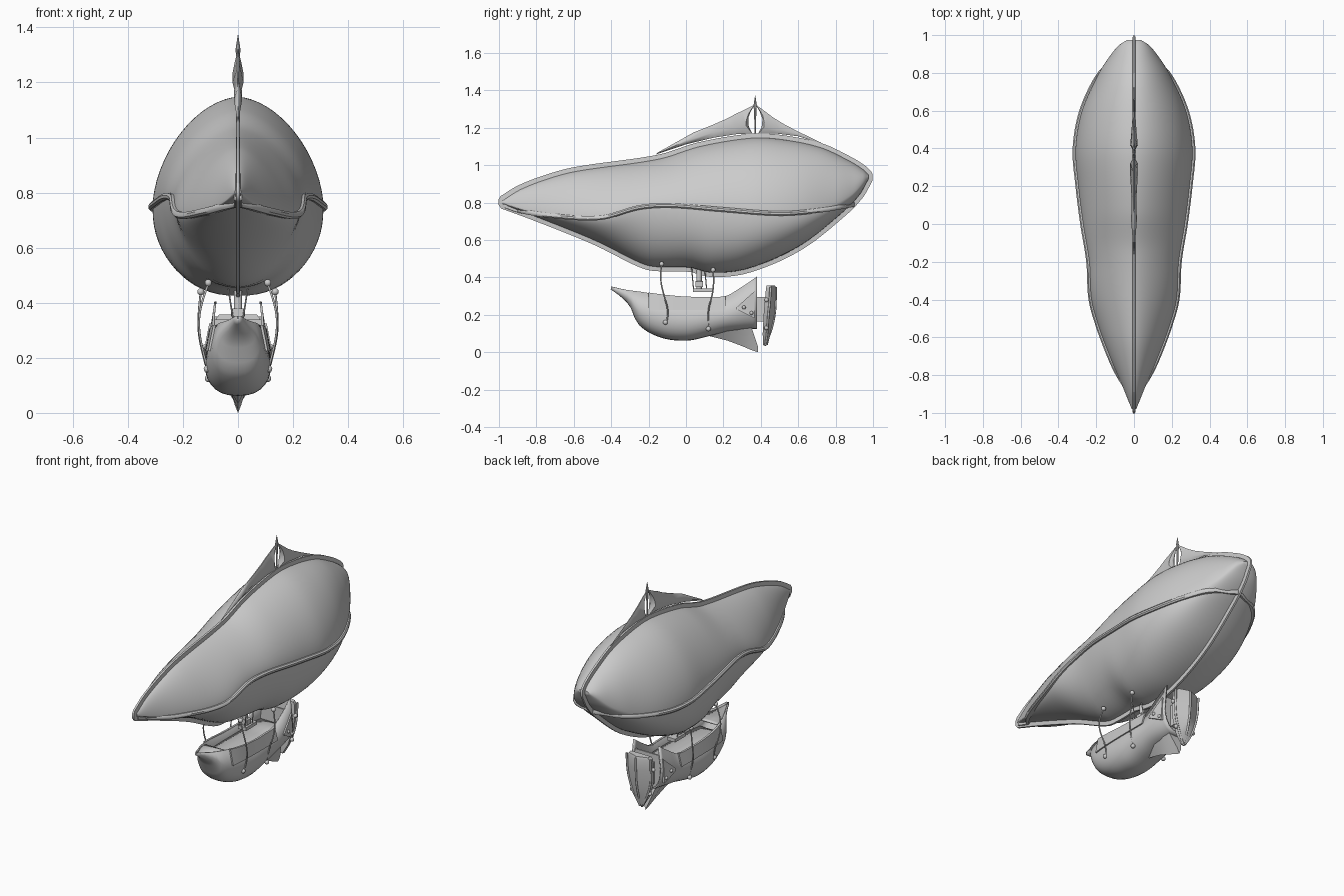
import bpy, bmesh, math
from mathutils import Vector

if "Cube" in bpy.data.objects:
    bpy.data.objects.remove(bpy.data.objects["Cube"])


def curve(keys):
    """Smooth interpolation through (y, value) keys."""
    n = len(keys)
    tan = []
    for i in range(n):
        a, b = keys[max(i - 1, 0)], keys[min(i + 1, n - 1)]
        tan.append((b[1] - a[1]) / (b[0] - a[0]))

    def f(y):
        i = 0
        while i < n - 2 and y > keys[i + 1][0]:
            i += 1
        (x0, v0), (x1, v1) = keys[i], keys[i + 1]
        h = x1 - x0
        t = min(max((y - x0) / h, 0), 1)
        return ((2*t**3 - 3*t*t + 1) * v0 + (t**3 - 2*t*t + t) * h * tan[i]
                + (3*t*t - 2*t**3) * v1 + (t**3 - t*t) * h * tan[i + 1])
    return f


def loft(name, rings, closed=True, loop=False, caps=True, thick=0, angle=40):
    bm = bmesh.new()
    vs = [[bm.verts.new(p) for p in r] for r in rings]
    n = len(rings[0])
    for i in range(len(rings) if loop else len(rings) - 1):
        a, b = vs[i], vs[(i + 1) % len(rings)]
        for j in range(n if closed else n - 1):
            k = (j + 1) % n
            bm.faces.new((a[j], a[k], b[k], b[j]))
    if caps and closed and not loop:
        bm.faces.new(vs[0])
        bm.faces.new(vs[-1])
    bmesh.ops.recalc_face_normals(bm, faces=bm.faces)
    me = bpy.data.meshes.new(name)
    bm.to_mesh(me)
    bm.free()
    ob = bpy.data.objects.new(name, me)
    bpy.context.collection.objects.link(ob)
    if thick:
        m = ob.modifiers.new("thickness", 'SOLIDIFY')
        m.thickness, m.offset = thick, 0
    bpy.ops.object.select_all(action='DESELECT')
    ob.select_set(True)
    bpy.context.view_layer.objects.active = ob
    bpy.ops.object.shade_smooth_by_angle(angle=math.radians(angle))
    return ob


def tube(name, pts, r, smooth=True):
    cu = bpy.data.curves.new(name, 'CURVE')
    cu.dimensions = '3D'
    cu.bevel_depth, cu.bevel_resolution, cu.use_fill_caps = r, 2, True
    sp = cu.splines.new('NURBS' if smooth else 'POLY')
    sp.points.add(len(pts) - 1)
    for p, c in zip(sp.points, pts):
        p.co = (*c, 1)
    if smooth:
        sp.use_endpoint_u, sp.order_u = True, 3
    ob = bpy.data.objects.new(name, cu)
    bpy.context.collection.objects.link(ob)


def ball(name, p, r):
    bpy.ops.mesh.primitive_uv_sphere_add(segments=14, ring_count=8, radius=r, location=p)
    bpy.context.object.name = name
    bpy.ops.object.shade_smooth()


def box(name, p, size):
    bpy.ops.mesh.primitive_cube_add(size=1, location=p)
    ob = bpy.context.object
    ob.name, ob.scale = name, size
    m = ob.modifiers.new("bevel", 'BEVEL')
    m.width = 0.004


# Envelope: top, bottom, widest height, half width, section roundness
zt = curve([(-.98, .815), (-.89, .87), (-.75, .925), (-.59, .968), (-.14, 1.035), (.07, 1.1),
            (.34, 1.145), (.5, 1.14), (.72, 1.095), (.88, 1.02), (.95, .975), (.975, .95)])
zb = curve([(-.98, .79), (-.83, .735), (-.6, .645), (-.46, .585), (-.22, .468), (-.12, .455),
            (.02, .453), (.14, .425), (.34, .45), (.61, .57), (.84, .75), (.93, .845), (.975, .925)])
zs = curve([(-.98, .802), (-.89, .768), (-.73, .735), (-.46, .722), (-.25, .775), (-.086, .786),
            (.18, .765), (.5, .743), (.72, .767), (.88, .84), (.975, .936)])
wd = curve([(-.98, .012), (-.85, .065), (-.71, .125), (-.55, .185), (-.4, .226), (-.2, .238),
            (0, .27), (.2, .295), (.4, .31), (.6, .275), (.8, .185), (.9, .12), (.95, .075), (.975, .035)])
nu = curve([(-.98, 1.8), (-.4, 1.5), (-.1, 1.55), (.3, 1.72), (.975, 1.9)])
nl = curve([(-.98, 1.8), (-.5, 1.6), (-.1, 2.0), (.2, 2.3), (.975, 2.1)])


def env_x(y, z):
    up = z > zs(y)
    n = nu(y) if up else nl(y)
    q = (z - zs(y)) / ((zt(y) if up else zb(y)) - zs(y))
    return wd(y) * max(1 - min(abs(q), 1) ** n, 0) ** (1 / n)


ys = [-.0025 - .9775 * math.cos(math.pi * i / 90) for i in range(91)]
rings = []
for y in ys:
    r = []
    for j in range(64):
        a = 2 * math.pi * j / 64
        c, s = math.cos(a), math.sin(a)
        n, h = (nu(y), zt(y) - zs(y)) if s > 0 else (nl(y), zs(y) - zb(y))
        r.append((math.copysign(abs(c) ** (2 / n), c) * wd(y), y,
                  zs(y) + math.copysign(abs(s) ** (2 / n), s) * h))
    rings.append(r)
loft("envelope", rings)

# Raised centre rim running all the way round the envelope
prof = [Vector((y, zt(y))) for y in ys] + [Vector((y, zb(y))) for y in reversed(ys)]
rings = []
for i, p in enumerate(prof):
    d = (prof[(i + 1) % len(prof)] - prof[i - 1]).normalized()
    o, q = p + Vector((-d.y, d.x)) * .023, p - Vector((-d.y, d.x)) * .012
    rings.append([(-.009, *q), (-.006, *o), (.006, *o), (.009, *q)])
loft("centre_rim", rings, loop=True)

# Side rails along the seam
rail = curve([(-.97, .785), (-.89, .758), (-.73, .732), (-.46, .72), (-.25, .775), (-.086, .786),
              (.18, .765), (.5, .743), (.72, .76), (.92, .795)])
for s in (-1, 1):
    rings = []
    for i in range(81):
        y = -.97 + 1.87 * i / 80
        z, x = rail(y), env_x(y, rail(y))
        rings.append([(s * (x + a), y, z + b) for a, b in
                      ((-.015, .012), (.008, .012), (.015, .004), (.015, -.006), (.008, -.013), (-.015, -.012))])
    loft("side_rail", rings)


# Top fins with an eye-shaped gap around the needle
def fin(name, pairs):
    rings = []
    for ly, lz, uy, uz in pairs:
        L, U = Vector((ly, lz)), Vector((uy, uz))
        h = min(.02, .2 * (U - L).length)
        rings.append([(x * h, *L.lerp(U, t)) for x, t in
                      ((.15, 0), (1, .4), (.15, 1), (-.15, 1), (-1, .4), (-.15, 0))])
    loft(name, rings, angle=60)


fin("front_fin", [(-.16, 1.058, -.155, 1.066), (0, 1.112, .04, 1.175), (.15, 1.148, .14, 1.215),
                  (.28, 1.168, .22, 1.25), (.355, 1.168, .27, 1.277), (.336, 1.2, .3, 1.29),
                  (.33, 1.245, .335, 1.308), (.345, 1.285, .352, 1.316), (.362, 1.315, .366, 1.325)])
fin("rear_fin", [(.725, 1.115, .72, 1.122), (.6, 1.155, .59, 1.185), (.48, 1.17, .52, 1.222),
                 (.385, 1.168, .465, 1.256), (.404, 1.2, .44, 1.275), (.41, 1.245, .412, 1.296),
                 (.395, 1.285, .39, 1.312), (.378, 1.315, .374, 1.325)])
loft("needle", [[(r * math.cos(a * math.pi / 4), .37 + r * math.sin(a * math.pi / 4), z) for a in range(8)]
                for r, z in ((.003, 1.15), (.004, 1.2), (.006, 1.28), (.009, 1.32), (.001, 1.372))])

# Ship hull: open-topped shell
S = [(-.4, .352, .34, .004, .004), (-.34, .338, .295, .03, .03), (-.295, .33, .245, .05, .06),
     (-.255, .325, .155, .065, .085), (-.14, .308, .085, .088, .108), (0, .295, .066, .094, .117),
     (.13, .294, .092, .092, .116), (.21, .298, .112, .088, .114), (.3, .35, .122, .088, .11),
     (.38, .405, .13, .082, .098)]
ht, hb, wt, wm = [curve([(s[0], s[k]) for s in S]) for k in (1, 2, 3, 4)]


def hull_x(y, z):
    mid = hb(y) + .5 * (ht(y) - hb(y))
    t = min(max((z - mid) / (ht(y) - mid), 0), 1)
    return wm(y) + (wt(y) - wm(y)) * t


def section(y):
    h = ht(y) - hb(y)
    m = hb(y) + .5 * h
    half = [(wt(y), ht(y))] + [(wm(y) * math.cos(a) ** .8, m - .5 * h * math.sin(a) ** .9)
                               for a in (k * math.pi / 14 for k in range(7))]
    return ([(x, y, z) for x, z in half] + [(0, y, hb(y))] + [(-x, y, z) for x, z in reversed(half)])


hy = [-.4 + .78 * i / 36 for i in range(37)]
loft("hull", [section(y) for y in hy], closed=False, thick=.008)
dy = [y for y in hy if -.27 < y < .37]
loft("deck", [[(-hull_x(y, .24), y, .24), (hull_x(y, .24), y, .24)] for y in dy], closed=False, thick=.008)
loft("bow_deck", [[(-wt(y), y, ht(y) - .012), (wt(y), y, ht(y) - .012)] for y in hy if y < -.2],
     closed=False, thick=.006)
tr = section(.36)
loft("transom", [[(x, yy, min(z, .34)) for x, _, z in tr] for yy in (.355, .365)])


# Side panels, bolts, ropes on both sides
def panel(name, s, y0, y1, z0, z1):
    rings = []
    for i in range(13):
        y = y0 + (y1 - y0) * i / 12
        a, b = z0(y), z1(y)
        rings.append([(s * (hull_x(y, z) + o), y, z) for z, o in ((a, 0), (a, .012), (b, .012), (b, 0))])
    loft(name, rings)


for s in (-1, 1):
    panel("side_panel", s, -.2, .21, lambda y: .225, lambda y: ht(y) + .003)
    panel("stern_panel", s, .27, .365, lambda y: .23 - .5 * (y - .27), lambda y: .24 + .9 * (y - .27))
    for y, z in ((.31, .24), (.35, .21)):
        ball("bolt", (s * (hull_x(y, z) + .01), y, z), .01)
    for z in (.28, .13):
        ball("rudder_bolt", (s * (.082 if z > .2 else .06), .43, z), .012)
    tube("front_rope", [(s * .105, -.13, .475), (s * .135, -.14, .40), (s * .145, -.12, .31),
                        (s * .125, -.09, .21), (s * .11, -.105, .16)], .004)
    tube("rear_rope", [(s * .135, .145, .44), (s * .142, .15, .38), (s * .145, .14, .3),
                       (s * .13, .115, .22), (s * .105, .12, .13)], .004)
    for p in ((.108, -.13, .472), (.135, .145, .44), (.112, -.11, .16), (.108, .12, .125)):
        ball("rope_anchor", (s * p[0], p[1], p[2]), .013)
    for y in (.04, .11):
        tube("hanger_strut", [(s * .035, y - .01, .45), (s * .018, y, .34)], .003, False)

# Hanger between envelope and ship
box("hanger_block", (0, .09, .332), (.055, .105, .02))
box("hanger_head", (0, .07, .365), (.05, .04, .03))
bpy.ops.mesh.primitive_cylinder_add(vertices=16, radius=.015, depth=.12, location=(0, .07, .40))
bpy.context.object.name = "hanger_post"

# Keel fin and rudder shield at the stern
loft("keel_fin", [[(-w, y, t), (0, y, b), (w, y, t)] for y, w, t, b in
                  ((.12, .01, .1, .088), (.22, .055, .13, .063), (.3, .055, .14, .033), (.35, .045, .135, .012),
                   (.385, .012, .03, 0))], angle=30)
loft("rudder_shield", [[(-w, f, z), (-w * .92, f + .025, z), (0, b, z), (w * .92, f + .025, z), (w, f, z)]
                       for z, w, f, b in ((.358, .068, .43, .475), (.345, .078, .428, .482), (.28, .082, .422, .48),
                                          (.2, .077, .415, .475), (.1, .045, .41, .452), (.04, .008, .412, .42))],
     angle=30)
for s in (-1, 1):
    tube("rudder_trim", [(s * .08, .452, .35), (s * .08, .45, .28), (s * .075, .44, .2), (s * .043, .435, .1),
                         (s * .006, .425, .04)], .006)
tube("rudder_ridge", [(0, .48, .35), (0, .48, .28), (0, .475, .2), (0, .452, .1), (0, .42, .035)], .006)
box("rudder_mount", (0, .395, .23), (.09, .08, .13))
